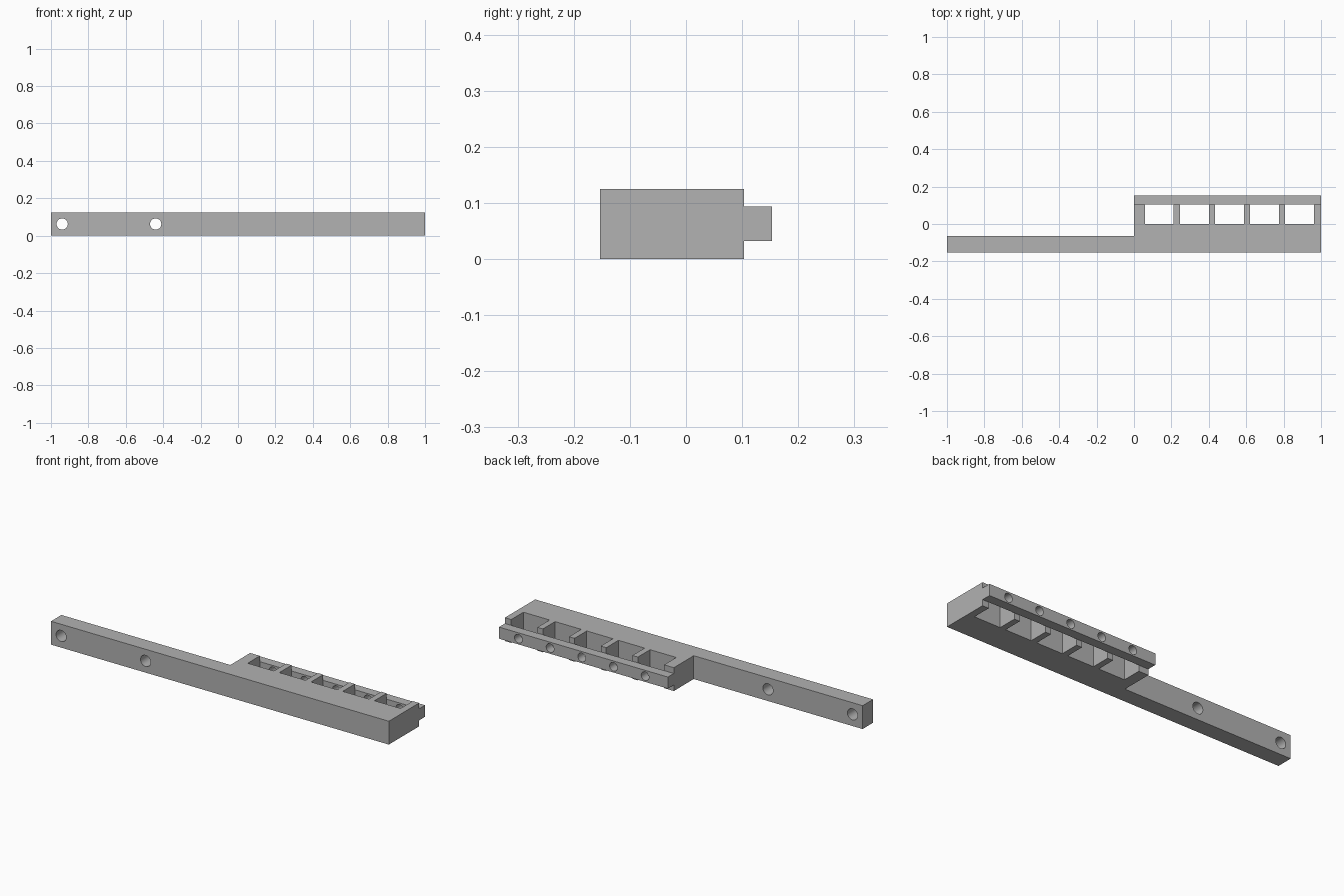
import bpy, bmesh, math

cube = bpy.data.objects.get("Cube")
if cube:
    bpy.data.objects.remove(cube, do_unlink=True)

grey = bpy.data.materials.new("plain grey")
grey.use_nodes = True
grey.diffuse_color = (0.445, 0.445, 0.445, 1)
grey.node_tree.nodes["Principled BSDF"].inputs["Base Color"].default_value = grey.diffuse_color

HEIGHT = 0.125
FRONT, BACK, RAIL_BACK = -0.153, 0.103, 0.153
ARM_BACK = -0.065
SLOTS = [0.135 + 0.1875 * i for i in range(5)]   # slot centres along x
SLOT_HALF = 0.0775


def prism(name, outline, z0, z1):
    """Extrude an outline in the xy plane from z0 to z1."""
    bm = bmesh.new()
    face = bm.faces.new([bm.verts.new((x, y, z0)) for x, y in outline])
    top = bmesh.ops.extrude_face_region(bm, geom=[face])["geom"]
    bmesh.ops.translate(bm, vec=(0, 0, z1 - z0),
                        verts=[v for v in top if isinstance(v, bmesh.types.BMVert)])
    bmesh.ops.recalc_face_normals(bm, faces=bm.faces)
    mesh = bpy.data.meshes.new(name)
    bm.to_mesh(mesh)
    bm.free()
    mesh.materials.append(grey)
    obj = bpy.data.objects.new(name, mesh)
    bpy.context.collection.objects.link(obj)
    return obj


def drill(obj, xs, y, radius):
    """Bore round holes along y through the part at each x."""
    for x in xs:
        bpy.ops.mesh.primitive_cylinder_add(vertices=32, radius=radius, depth=0.16,
                                            location=(x, y, HEIGHT / 2),
                                            rotation=(math.pi / 2, 0, 0))
        cutter = bpy.context.object
        cutter.name = "hole_cutter"
        cutter.hide_render = True
        cutter.data.materials.append(grey)
        mod = obj.modifiers.new("hole", 'BOOLEAN')
        mod.operation, mod.solver, mod.object = 'DIFFERENCE', 'EXACT', cutter
        bpy.ops.object.select_all(action='DESELECT')
        obj.select_set(True)
        bpy.context.view_layer.objects.active = obj
        bpy.ops.object.modifier_apply(modifier=mod.name)
        bpy.data.objects.remove(cutter, do_unlink=True)
    bpy.ops.object.shade_smooth_by_angle(angle=math.radians(30))


# Body: long arm on the right, wide comb with open slots on the left
outline = [(-1, FRONT), (1, FRONT), (1, BACK)]
for c in reversed(SLOTS):
    a, b = c - SLOT_HALF, c + SLOT_HALF
    outline += [(b, BACK), (b, 0), (a, 0), (a, BACK)]
outline += [(0, BACK), (0, ARM_BACK), (-1, ARM_BACK)]
body = prism("slotted_body_with_arm", outline, 0, HEIGHT)
drill(body, (-0.94, -0.44), (FRONT + ARM_BACK) / 2, 0.03)

# Rail closing the slots at the back, with one hole per slot
rail = prism("back_rail", [(0, BACK), (1, BACK), (1, RAIL_BACK), (0, RAIL_BACK)],
             0.032, 0.094)
drill(rail, SLOTS, (BACK + RAIL_BACK) / 2, 0.023)
